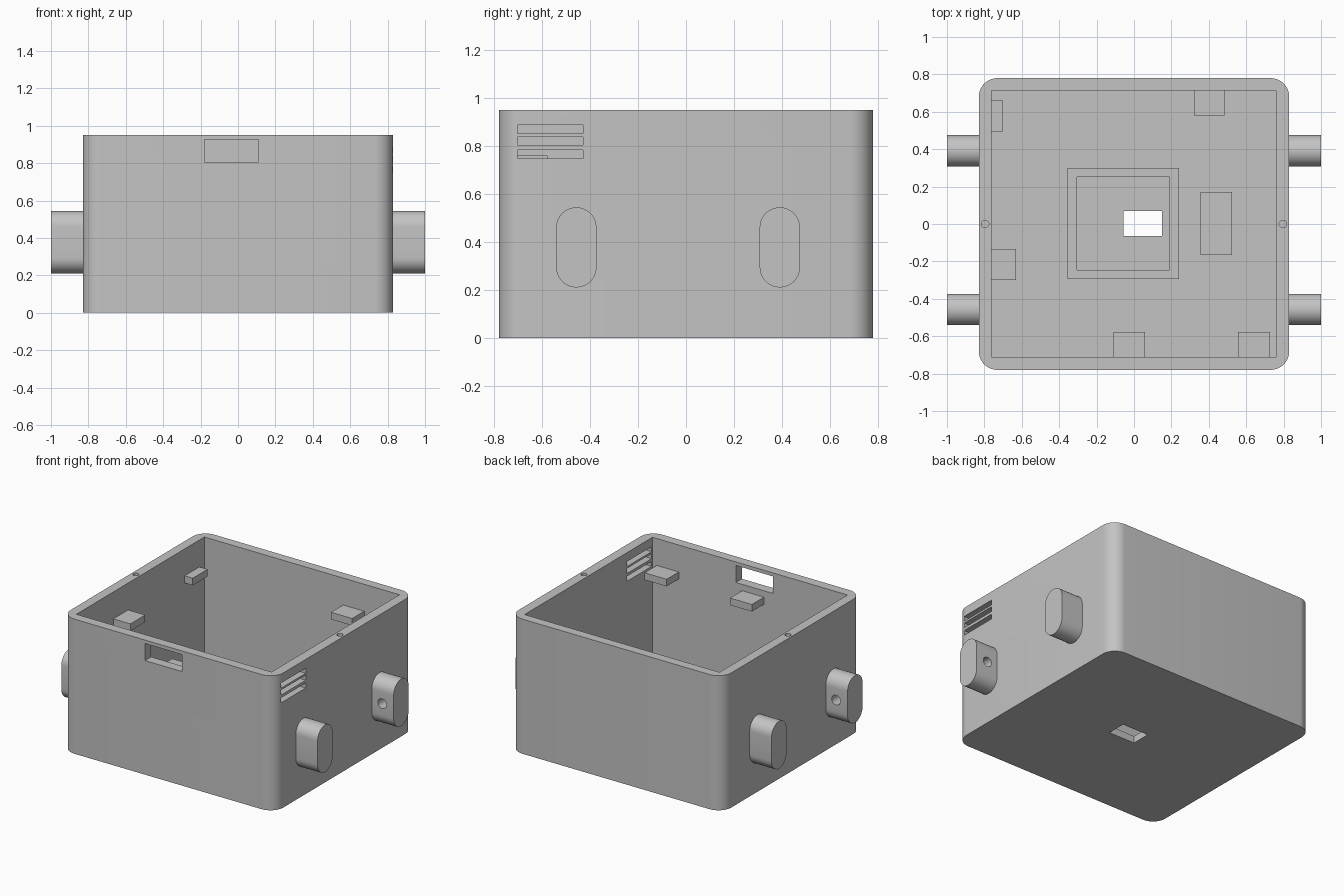
import bpy, bmesh, math
from mathutils import Matrix, Vector

if "Cube" in bpy.data.objects:
    bpy.data.objects.remove(bpy.data.objects["Cube"], do_unlink=True)

grey = bpy.data.materials.new("plain_grey")
grey.use_nodes = True
COLOUR = (0.55, 0.55, 0.55, 1)
grey.diffuse_color = COLOUR
grey.node_tree.nodes["Principled BSDF"].inputs["Base Color"].default_value = COLOUR


def finish(bm, name):
    bmesh.ops.recalc_face_normals(bm, faces=bm.faces)
    mesh = bpy.data.meshes.new(name)
    bm.to_mesh(mesh)
    bm.free()
    mesh.materials.append(grey)
    obj = bpy.data.objects.new(name, mesh)
    bpy.context.collection.objects.link(obj)
    return obj


def box(name, x, y, z, radius=0):
    """Box between (low, high) pairs, with optional rounded upright edges."""
    bm = bmesh.new()
    bmesh.ops.create_cube(bm, size=1)
    for v in bm.verts:
        v.co = Vector([(lo + hi) / 2 + c * (hi - lo)
                       for c, (lo, hi) in zip(v.co, (x, y, z))])
    if radius:
        upright = [e for e in bm.edges
                   if abs(e.verts[0].co.z - e.verts[1].co.z) > 0.1]
        bmesh.ops.bevel(bm, geom=upright, offset=radius, segments=10,
                        profile=0.5, affect='EDGES')
    return finish(bm, name)


def cylinder(name, centre, radius, depth, axis='Z'):
    bm = bmesh.new()
    turn = Matrix.Rotation(math.pi / 2, 4, 'X') if axis == 'Y' else Matrix()
    bmesh.ops.create_cone(bm, cap_ends=True, segments=32, radius1=radius,
                          radius2=radius, depth=depth,
                          matrix=Matrix.Translation(centre) @ turn)
    return finish(bm, name)


def lug(name, side, y):
    """Upright capsule-shaped bar sticking out of a side wall."""
    r, half = 0.084, 0.083
    bm = bmesh.new()
    ring = []
    for end in (0, 1):
        for i in range(17):
            a = math.pi * (end + i / 16)
            z = 0.377 + r * math.sin(a) + (half if end == 0 else -half)
            ring.append(bm.verts.new((side * 0.81, y + r * math.cos(a), z)))
    face = bm.faces.new(ring)
    out = bmesh.ops.extrude_face_region(bm, geom=[face])["geom"]
    moved = [v for v in out if isinstance(v, bmesh.types.BMVert)]
    bmesh.ops.translate(bm, verts=moved, vec=(side * 0.19, 0, 0))
    return finish(bm, name)


def cut(obj, cutter):
    cutter.hide_render = True
    mod = obj.modifiers.new("cut", 'BOOLEAN')
    mod.operation = 'DIFFERENCE'
    mod.solver = 'EXACT'
    mod.object = cutter
    bpy.context.view_layer.objects.active = obj
    bpy.ops.object.modifier_apply(modifier=mod.name)
    bpy.data.objects.remove(cutter, do_unlink=True)


FLOOR = 0.05
parts = []

# Open case with square-cornered cavity
case = box("case", (-0.83, 0.83), (-0.78, 0.78), (0, 0.95), radius=0.1)
cut(case, box("cavity", (-0.763, 0.76), (-0.712, 0.715), (FLOOR, 1.1)))
# Front port, floor opening and side vents
cut(case, box("port", (-0.18, 0.11), (-0.9, -0.6), (0.805, 0.925)))
cut(case, box("floor_opening", (-0.055, 0.15), (-0.065, 0.07), (-0.1, 0.2)))
for z in (0.748, 0.803, 0.852):
    cut(case, box("vent", (0.7, 0.9), (-0.703, -0.43), (z, z + 0.035)))
# Screw holes in the rim
for side in (-1, 1):
    cut(case, cylinder("screw_hole", (side * 0.796, 0, 0.95), 0.02, 0.3))
parts.append(case)

# Side lugs, each with a blind hole facing its partner
for side, hand in ((1, "left"), (-1, "right")):
    for y, inward, place in ((-0.457, 1, "front"), (0.391, -1, "back")):
        bar = lug(f"{place}_{hand}_lug", side, y)
        cut(bar, cylinder("lug_hole", (side * 0.91, y + inward * 0.084, 0.377),
                          0.034, 0.2, 'Y'))
        parts.append(bar)

# Small ledges on the inner walls
ledges = {
    "front_ledge": ((-0.11, 0.06), (-0.73, -0.577)),
    "corner_ledge": ((0.555, 0.727), (-0.73, -0.577)),
    "back_ledge": ((0.32, 0.485), (0.58, 0.735)),
    "right_ledge": ((-0.785, -0.63), (-0.30, -0.135)),
    "narrow_ledge": ((-0.785, -0.70), (0.495, 0.66)),
}
for name, (x, y) in ledges.items():
    parts.append(box(name, x, y, (0.71, 0.76)))

# Square holder frame and block on the floor
frame = box("holder_frame", (-0.355, 0.24), (-0.295, 0.30), (FLOOR - 0.02, 0.13))
cut(frame, box("frame_inside", (-0.305, 0.19), (-0.245, 0.25), (-0.1, 0.4)))
parts.append(frame)
parts.append(box("floor_block", (0.355, 0.525), (-0.165, 0.17), (FLOOR - 0.02, 0.1)))

# Smooth the rounded surfaces, keep the edges sharp
bpy.ops.object.select_all(action='DESELECT')
for part in parts:
    part.select_set(True)
bpy.context.view_layer.objects.active = case
bpy.ops.object.shade_smooth_by_angle(angle=math.radians(30))
